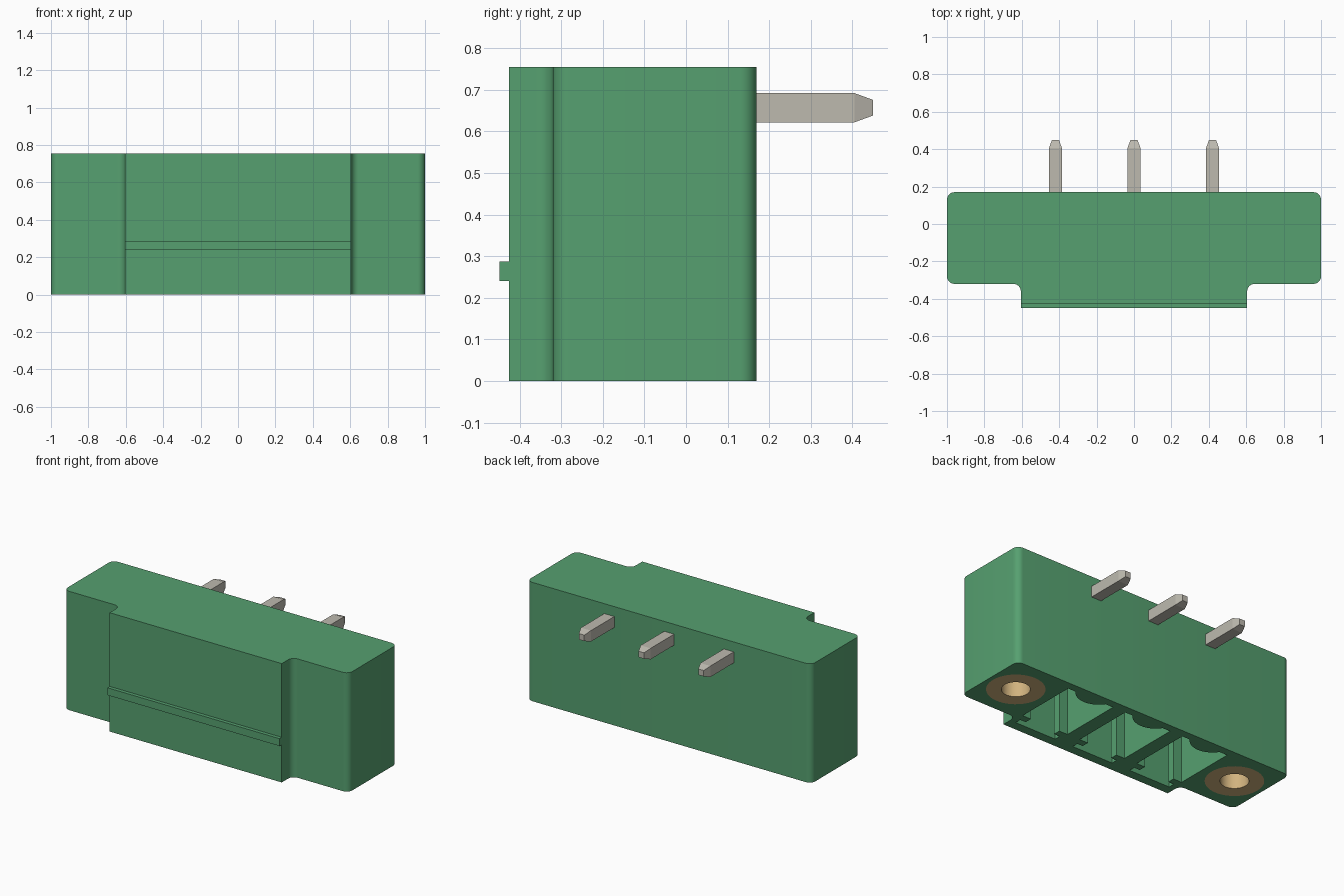
import bpy, bmesh, math
from math import cos, sin, radians

cube = bpy.data.objects.get("Cube")
if cube:
    bpy.data.objects.remove(cube, do_unlink=True)

HEIGHT = 0.755
PITCH = 0.42
POLES = (-PITCH, 0, PITCH)
INSERT_X, INSERT_Y = 0.805, -0.078


def material(name, rgb):
    mat = bpy.data.materials.new(name)
    mat.use_nodes = True
    mat.diffuse_color = (*rgb, 1)
    mat.node_tree.nodes["Principled BSDF"].inputs["Base Color"].default_value = (*rgb, 1)
    return mat


green = material("green plastic", (0.093, 0.352, 0.162))
metal = material("tinned metal", (0.51, 0.49, 0.43))
brass = material("brass", (0.64, 0.45, 0.21))


def finish(name, bm, mat):
    bmesh.ops.recalc_face_normals(bm, faces=bm.faces)
    mesh = bpy.data.meshes.new(name)
    bm.to_mesh(mesh)
    bm.free()
    mesh.materials.append(mat)
    obj = bpy.data.objects.new(name, mesh)
    bpy.context.collection.objects.link(obj)
    return obj


def prism(name, outline, z0, z1, mat, x=0, y=0):
    """Extrude a closed outline upwards."""
    bm = bmesh.new()
    base = bm.faces.new([bm.verts.new((px + x, py + y, z0)) for px, py in outline])
    top = bmesh.ops.extrude_face_region(bm, geom=[base])["geom"]
    verts = [v for v in top if isinstance(v, bmesh.types.BMVert)]
    bmesh.ops.translate(bm, verts=verts, vec=(0, 0, z1 - z0))
    return finish(name, bm, mat)


def arc(cx, cy, r, start, end, steps=8):
    angles = [radians(start + (end - start) * i / steps) for i in range(steps + 1)]
    return [(cx + r * cos(a), cy + r * sin(a)) for a in angles]


def circle(r):
    return arc(0, 0, r, 0, 360, 48)[:-1]


def mirrored(half):
    """Complete a half outline across x = 0."""
    return half + [(-x, y) for x, y in reversed(half) if x > 1e-4]


def box(name, x0, x1, y0, y1, z0, z1, mat):
    return prism(name, [(x0, y0), (x1, y0), (x1, y1), (x0, y1)], z0, z1, mat)


def activate(obj):
    bpy.ops.object.select_all(action="DESELECT")
    obj.select_set(True)
    bpy.context.view_layer.objects.active = obj


def cut(obj, cutter):
    activate(obj)
    mod = obj.modifiers.new("cut", "BOOLEAN")
    mod.operation = "DIFFERENCE"
    mod.solver = "EXACT"
    mod.object = cutter
    bpy.ops.object.modifier_apply(modifier=mod.name)
    bpy.data.objects.remove(cutter, do_unlink=True)


def smooth(obj):
    activate(obj)
    bpy.ops.object.shade_smooth_by_angle(angle=radians(30))


# Housing with rounded ends and a raised front
housing = prism("housing", mirrored(
    [(0.605, -0.425)]
    + arc(0.645, -0.36, 0.04, 180, 90)
    + arc(0.96, -0.28, 0.04, -90, 0)
    + arc(0.96, 0.13, 0.04, 0, 90)), 0, HEIGHT, green)

# Plug cavities: keyed slot at the front, bulged wall at the back
cavity = mirrored(
    [(0.145, -0.365), (0.145, -0.325), (0.105, -0.325), (0.105, -0.28),
     (0.165, -0.28), (0.165, 0.12)]
    + arc(0, 0.191, 0.131, -33, -90))
for x in POLES:
    cut(housing, prism("cavity_cutter", cavity, -0.1, 0.6, green, x))

# Screw inserts in the flanges
for side, name in ((1, "left_insert"), (-1, "right_insert")):
    x = side * INSERT_X
    cut(housing, prism("socket_cutter", circle(0.168), -0.1, 0.55, green, x, INSERT_Y))
    insert = prism(name, circle(0.168), 0, 0.55, brass, x, INSERT_Y)
    cut(insert, prism("bore_cutter", circle(0.082), -0.1, 0.5, brass, x, INSERT_Y))
    smooth(insert)
smooth(housing)

# Latch rib across the front
box("latch_rib", -0.605, 0.605, -0.448, -0.424, 0.24, 0.287, green)


# Solder pins with tapered tips, and contacts inside the cavities
def pin(name, x):
    bm = bmesh.new()
    rings = []
    for y, r in ((0.15, 0.035), (0.405, 0.035), (0.449, 0.019)):
        rings.append([bm.verts.new((x + sx * r, y, 0.657 + sz * r))
                      for sx, sz in ((-1, -1), (1, -1), (1, 1), (-1, 1))])
    for a, b in zip(rings, rings[1:]):
        for i in range(4):
            j = (i + 1) % 4
            bm.faces.new((a[i], a[j], b[j], b[i]))
    bm.faces.new(rings[0])
    bm.faces.new(rings[-1])
    finish(name, bm, metal)


for i, x in enumerate(POLES, 1):
    pin(f"solder_pin_{i}", x)
    box(f"contact_{i}", x - 0.035, x + 0.035, -0.115, -0.045, 0.22, 0.62, metal)
